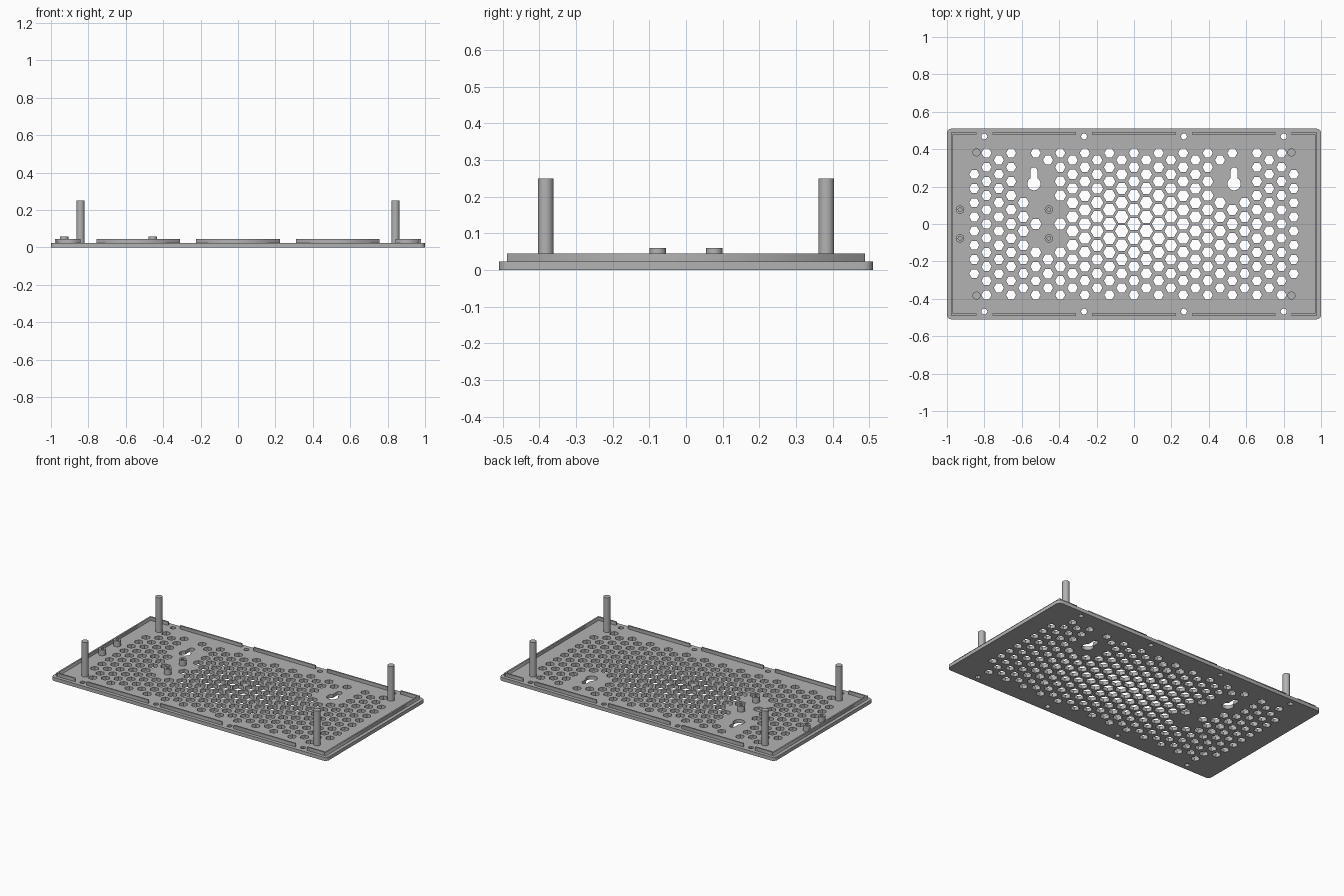
import bpy, bmesh
from math import pi, cos, sin, hypot

cube = bpy.data.objects.get("Cube")
if cube:
    bpy.data.objects.remove(cube, do_unlink=True)

grey = bpy.data.materials.new("plain grey")
grey.use_nodes = True
colour = (0.45, 0.45, 0.45, 1)
grey.diffuse_color = colour
grey.node_tree.nodes["Principled BSDF"].inputs["Base Color"].default_value = colour

PLATE_TOP, RIM_TOP = 0.023, 0.045
RIM_X, RIM_Y, RIM_T = 0.978, 0.488, 0.01
PITCH_X, PITCH_Y = 0.0657, 0.0759
SCREWS = (-0.8, -0.267, 0.267, 0.8)
GAP = 0.043
PILLARS = [(x, y) for x in (-0.842, 0.842) for y in (-0.383, 0.383)]
BOSSES = [(x, y) for x in (-0.93, -0.455) for y in (-0.077, 0.077)]
KEYHOLES = [(-0.535, 0.215), (0.535, 0.215)]


def ring(x, y, r, n, start=0.0, sweep=2 * pi, closed=True):
    steps = n if closed else n - 1
    return [(x + r * cos(start + sweep * i / steps),
             y + r * sin(start + sweep * i / steps)) for i in range(n)]


def extruded(name, loops, z0, z1):
    """Fill nested outlines (inner ones become holes) and give them height."""
    curve = bpy.data.curves.new(name, "CURVE")
    curve.dimensions = "2D"
    curve.fill_mode = "BOTH"
    curve.extrude = (z1 - z0) / 2
    for pts in loops:
        spline = curve.splines.new("POLY")
        spline.points.add(len(pts) - 1)
        for p, (x, y) in zip(spline.points, pts):
            p.co = (x, y, 0, 1)
        spline.use_cyclic_u = True
    temp = bpy.data.objects.new(name + " outline", curve)
    bpy.context.collection.objects.link(temp)
    graph = bpy.context.evaluated_depsgraph_get()
    mesh = bpy.data.meshes.new_from_object(temp.evaluated_get(graph))
    bpy.data.objects.remove(temp, do_unlink=True)
    bm = bmesh.new()
    bm.from_mesh(mesh)
    bmesh.ops.remove_doubles(bm, verts=bm.verts, dist=1e-5)
    bmesh.ops.recalc_face_normals(bm, faces=bm.faces)
    bmesh.ops.translate(bm, verts=bm.verts, vec=(0, 0, (z0 + z1) / 2))
    bm.to_mesh(mesh)
    bm.free()
    mesh.name = name
    mesh.materials.clear()
    mesh.materials.append(grey)
    obj = bpy.data.objects.new(name, mesh)
    bpy.context.collection.objects.link(obj)
    return obj


def smooth(obj):
    bpy.ops.object.select_all(action="DESELECT")
    obj.select_set(True)
    bpy.context.view_layer.objects.active = obj
    bpy.ops.object.shade_smooth_by_angle()


def box(name, x0, x1, y0, y1):
    return extruded(name, [[(x0, y0), (x1, y0), (x1, y1), (x0, y1)]],
                    PLATE_TOP, RIM_TOP)


# Plate outline with rounded corners
corner = 0.025
outline = []
for i, (sx, sy) in enumerate([(1, 1), (-1, 1), (-1, -1), (1, -1)]):
    outline += ring(sx * (1 - corner), sy * (0.51 - corner), corner, 6,
                    i * pi / 2, pi / 2, False)
loops = [outline]

# Honeycomb vents, largest in the middle, skipped around fittings
keep_clear = [(p, 0.05) for p in PILLARS] + [(p, 0.08) for p in BOSSES]
for x, y in KEYHOLES:
    keep_clear += [((x, y), 0.08), ((x, y + 0.07), 0.08)]
for col in range(-13, 14):
    odd = col % 2
    for row in range(-5, 5 if odd else 6):
        x, y = col * PITCH_X, (row + odd / 2) * PITCH_Y
        if any(hypot(x - p[0], y - p[1]) < d for p, d in keep_clear):
            continue
        spread = min(1, hypot(x / 0.86, y / 0.4))
        loops.append(ring(x, y, 0.038 - 0.011 * spread, 6))

# Screw holes along the long edges
for x in SCREWS:
    for y in (-0.468, 0.468):
        loops.append(ring(x, y, 0.016, 12))

# Keyhole hangers: a wide circle running into a narrow slot
for x, y in KEYHOLES:
    loops.append(ring(x, y, 0.035, 20, pi * 0.67, pi * 1.66, False)
                 + ring(x, y + 0.07, 0.018, 10, 0, pi, False))
smooth(extruded("vented_plate", loops, 0, PLATE_TOP))

# Rim: full walls at the ends, segments between the screw holes on the sides
for side, s in (("left", 1), ("right", -1)):
    x0, x1 = sorted((s * RIM_X, s * (RIM_X - RIM_T)))
    box(side + "_rim", x0, x1, -RIM_Y, RIM_Y)
starts = [-RIM_X + RIM_T] + [x + GAP for x in SCREWS]
ends = [x - GAP for x in SCREWS] + [RIM_X - RIM_T]
for side, s in (("back", 1), ("front", -1)):
    y0, y1 = sorted((s * RIM_Y, s * (RIM_Y - RIM_T)))
    for x0, x1 in zip(starts, ends):
        box(side + "_rim_segment", x0, x1, y0, y1)

# Tall corner pillars
for x, y in PILLARS:
    smooth(extruded("corner_pillar", [ring(x, y, 0.0215, 32)], PLATE_TOP, 0.25))

# Short hollow mounting bosses
for x, y in BOSSES:
    smooth(extruded("mounting_boss", [ring(x, y, 0.0225, 32), ring(x, y, 0.01, 20)],
                    PLATE_TOP, 0.06))
